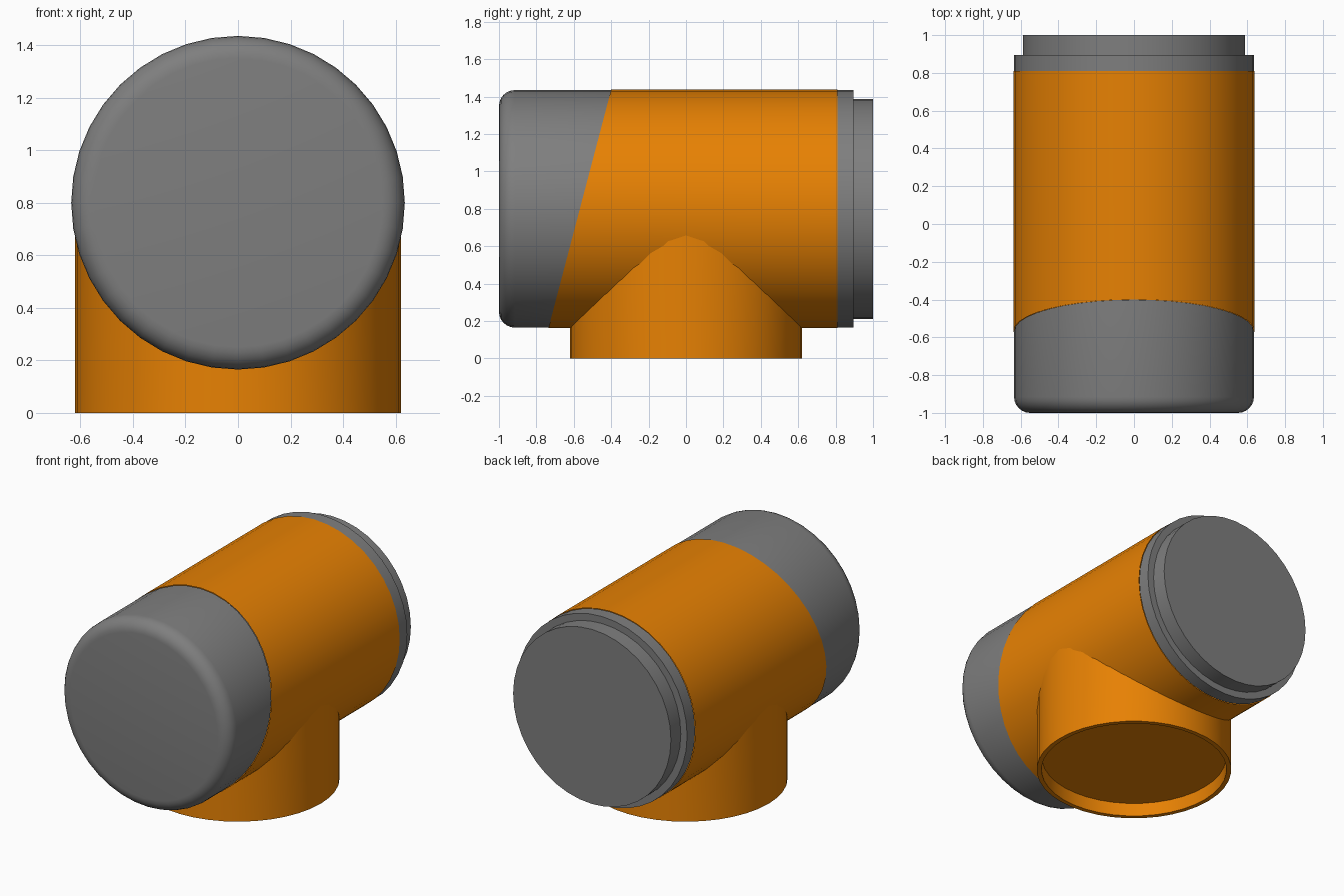
import bpy, bmesh, math

if "Cube" in bpy.data.objects:
    bpy.data.objects.remove(bpy.data.objects["Cube"])

SEGS = 40
AXIS_Z = 0.80      # height of the horizontal barrel axis
R = 0.638          # barrel radius
RC = 0.635         # cap radius
SLOPE = 0.263      # slant of the front colour seam
SEAM_Y = -0.5675


def material(name, rgb):
    mat = bpy.data.materials.new(name)
    mat.diffuse_color = (*rgb, 1)
    mat.use_nodes = True
    mat.node_tree.nodes["Principled BSDF"].inputs["Base Color"].default_value = mat.diffuse_color
    return mat


orange = material("orange", (0.8, 0.22, 0.001))
grey = material("dark_grey", (0.21, 0.21, 0.21))


def loft(name, rings, mat, cap_start=False, cap_end=False):
    """Skin a series of point rings into a smooth-shaded object."""
    bm = bmesh.new()
    loops = [[bm.verts.new(p) for p in ring] for ring in rings]
    for a, b in zip(loops, loops[1:]):
        for i in range(SEGS):
            j = (i + 1) % SEGS
            bm.faces.new((a[i], a[j], b[j], b[i]))
    if cap_start:
        bm.faces.new(loops[0][::-1])
    if cap_end:
        bm.faces.new(loops[-1])
    bmesh.ops.recalc_face_normals(bm, faces=bm.faces)
    mesh = bpy.data.meshes.new(name)
    bm.to_mesh(mesh)
    bm.free()
    obj = bpy.data.objects.new(name, mesh)
    bpy.context.collection.objects.link(obj)
    mesh.materials.append(mat)
    bpy.ops.object.select_all(action='DESELECT')
    obj.select_set(True)
    bpy.context.view_layer.objects.active = obj
    bpy.ops.object.shade_smooth_by_angle(angle=math.radians(35))
    return obj


ANGLES = [2 * math.pi * i / SEGS for i in range(SEGS)]


def ring_y(y, r, slope=0.0):
    return [(r * math.cos(a), y + slope * r * math.sin(a), AXIS_Z + r * math.sin(a))
            for a in ANGLES]


def ring_z(z, r):
    return [(r * math.cos(a), r * math.sin(a), z) for a in ANGLES]


# Orange barrel with a slanted front edge
loft("barrel", [ring_y(SEAM_Y, R, SLOPE), ring_y(0.81, R)], orange)

# Grey front cap: rounded rim, slanted rear edge
B = 0.085
rim = [ring_y(-1 + B - B * math.sin(t), RC - B + B * math.cos(t))
       for t in [math.pi / 2 * k / 6 for k in range(6, -1, -1)]]
loft("front_cap", rim + [ring_y(SEAM_Y, RC, SLOPE)], grey, cap_start=True)

# Grey stepped rear cap
loft("rear_cap", [ring_y(0.81, RC), ring_y(0.895, RC),
                  ring_y(0.895, 0.588), ring_y(1.0, 0.588)], grey, cap_end=True)

# Orange branch pipe: saddle-cut top just inside the barrel, recessed socket below
P = 0.62
saddle = [(x, y, AXIS_Z - math.sqrt(R * R - x * x) + 0.06) for x, y, _ in ring_z(0, P)]
loft("branch_pipe", [saddle, ring_z(0, P), ring_z(0, 0.59), ring_z(0.09, 0.587)],
     orange, cap_end=True)
